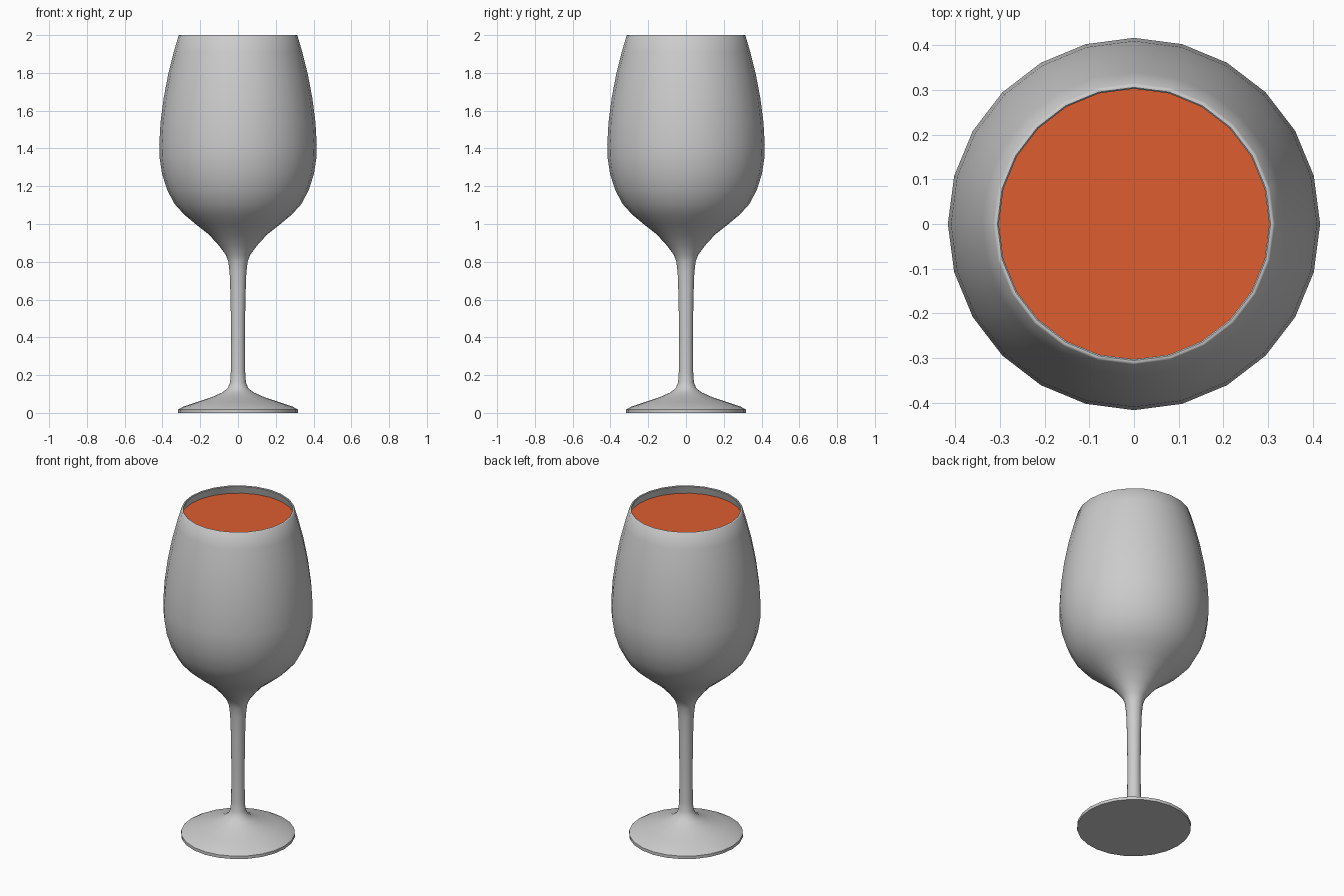
import bpy, bmesh
from math import cos, sin, tau, radians

SIDES = 24

cube = bpy.data.objects.get("Cube")
if cube:
    bpy.data.objects.remove(cube, do_unlink=True)


def make_material(name, rgb):
    mat = bpy.data.materials.new(name)
    mat.use_nodes = True
    mat.diffuse_color = (*rgb, 1)
    bsdf = next(n for n in mat.node_tree.nodes if n.type == 'BSDF_PRINCIPLED')
    bsdf.inputs["Base Color"].default_value = (*rgb, 1)
    return mat


def lathe(name, profile, mat, sharp=40):
    """Revolve (radius, z) points around z; radius 0 closes the end."""
    bm = bmesh.new()
    rings = []
    for r, z in profile:
        if r == 0:
            rings.append([bm.verts.new((0, 0, z))] * SIDES)
        else:
            rings.append([bm.verts.new((r * cos(tau * i / SIDES), r * sin(tau * i / SIDES), z))
                          for i in range(SIDES)])
    for low, high in zip(rings, rings[1:]):
        for i in range(SIDES):
            j = (i + 1) % SIDES
            corners = list(dict.fromkeys((low[i], low[j], high[j], high[i])))
            bm.faces.new(corners)
    mesh = bpy.data.meshes.new(name)
    bm.to_mesh(mesh)
    bm.free()
    mesh.materials.append(mat)
    obj = bpy.data.objects.new(name, mesh)
    bpy.context.collection.objects.link(obj)
    bpy.ops.object.select_all(action='DESELECT')
    obj.select_set(True)
    bpy.context.view_layer.objects.active = obj
    bpy.ops.object.shade_smooth_by_angle(angle=radians(sharp))
    return obj


glass = make_material("pale grey glass", (0.6, 0.6, 0.6))
drink = make_material("orange drink", (0.72, 0.11, 0.03))

# Foot, stem and bowl outside
foot = [(0, 0), (0.317, 0), (0.317, 0.018), (0.29, 0.033), (0.22, 0.056),
        (0.14, 0.083), (0.085, 0.107), (0.055, 0.13), (0.042, 0.16)]
stem = [(0.038, 0.22), (0.037, 0.4), (0.039, 0.6), (0.044, 0.74), (0.051, 0.8)]
bowl = [(0.064, 0.836), (0.1, 0.885), (0.155, 0.945), (0.225, 1.0), (0.285, 1.05),
        (0.335, 1.105), (0.375, 1.18), (0.402, 1.265), (0.415, 1.35), (0.417, 1.42),
        (0.41, 1.54), (0.393, 1.67), (0.368, 1.8), (0.34, 1.91), (0.315, 1.997)]

# Bowl inside, a thin wall behind the outside
wall = 0.012
inside = [(r - wall, z + 0.005) for r, z in bowl[3:-1]]
rim = [(0.311, 2.0), (0.306, 2.0), (0.303, 1.997)]
lathe("wine_glass", foot + stem + bowl + rim + inside[::-1] + [(0.1, 0.94), (0, 0.9)], glass)

# Drink filling the bowl to just under the rim
level = 1.95
fill = [(r - 0.004, z + 0.004) for r, z in inside if z < level - 0.02]
lathe("drink", [(0, 0.92), (0.09, 0.95)] + fill + [(0.316, level), (0, level)], drink)
